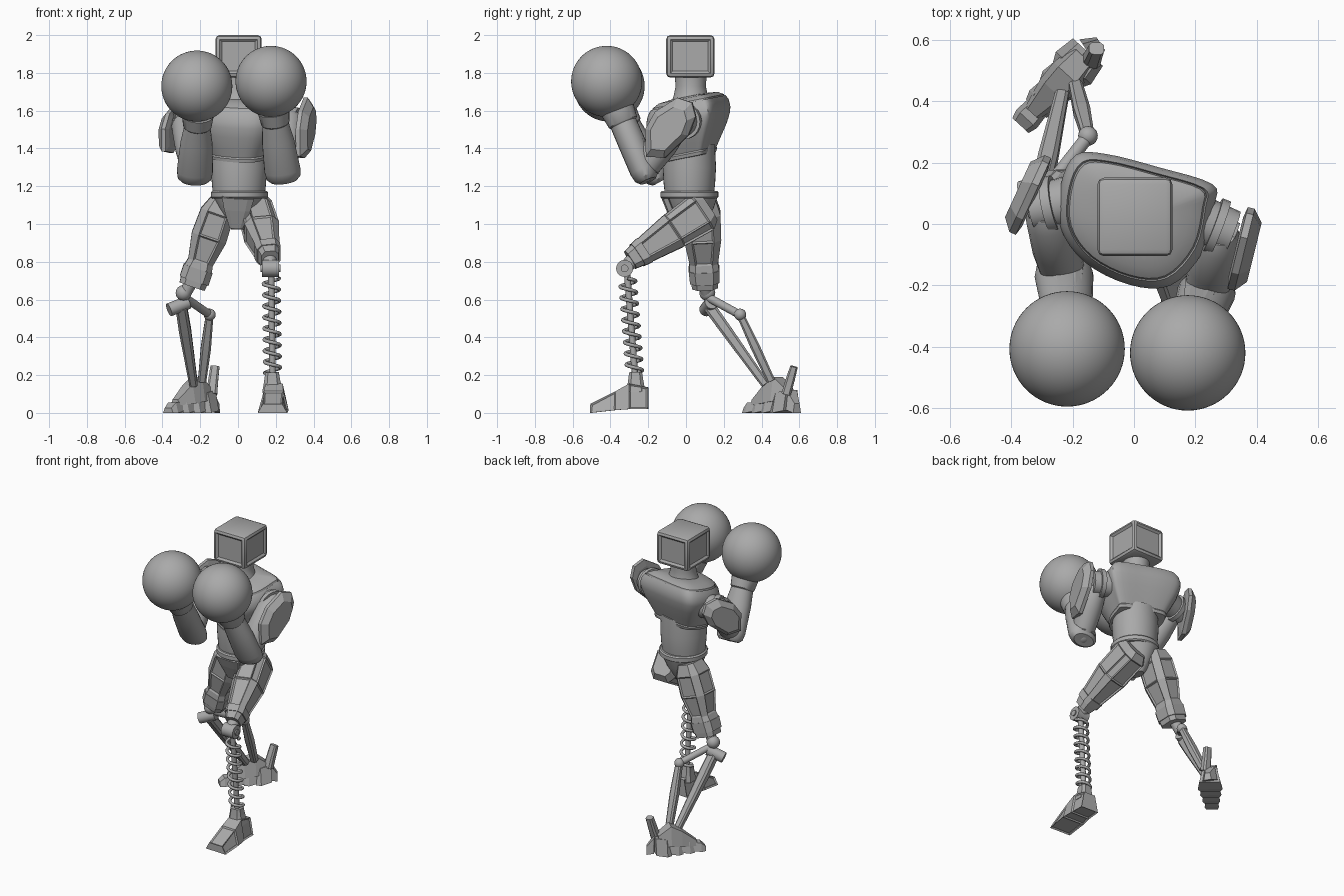
import bpy, bmesh
from math import sin, cos, pi, radians
from mathutils import Vector as V

if "Cube" in bpy.data.objects:
    bpy.data.objects.remove(bpy.data.objects["Cube"])

metal = bpy.data.materials.new("plain grey")
metal.use_nodes = True
GREY = (0.4, 0.4, 0.4, 1)
metal.diffuse_color = GREY
metal.node_tree.nodes["Principled BSDF"].inputs["Base Color"].default_value = GREY


def finish(name, bm, smooth=True):
    bmesh.ops.recalc_face_normals(bm, faces=bm.faces)
    me = bpy.data.meshes.new(name)
    bm.to_mesh(me)
    bm.free()
    me.materials.append(metal)
    ob = bpy.data.objects.new(name, me)
    bpy.context.collection.objects.link(ob)
    bpy.ops.object.select_all(action='DESELECT')
    ob.select_set(True)
    bpy.context.view_layer.objects.active = ob
    if smooth:
        bpy.ops.object.shade_smooth_by_angle(angle=radians(35))
    return ob


def loft(name, rings, smooth=True, panel=0):
    """Skin a list of closed rings; panel sinks every side face above that area."""
    bm = bmesh.new()
    vs = [[bm.verts.new(p) for p in r] for r in rings]
    n = len(rings[0])
    sides = []
    for a, b in zip(vs, vs[1:]):
        for i in range(n):
            j = (i + 1) % n
            sides.append(bm.faces.new((a[i], a[j], b[j], b[i])))
    bm.faces.new(vs[0][::-1])
    bm.faces.new(vs[-1])
    bmesh.ops.recalc_face_normals(bm, faces=bm.faces)
    if panel:
        big = [f for f in sides if f.calc_area() > panel]
        bmesh.ops.inset_individual(bm, faces=big, thickness=0.012, depth=-0.008)
    return finish(name, bm, smooth)


def limb(name, p0, p1, stations, sides=24, hint=(1, 0, 0), panel=0):
    """Loft along an axis; stations are (t, half width, half depth). 8 sides = chamfered box."""
    p0, p1 = V(p0), V(p1)
    axis = (p1 - p0).normalized()
    u = V(hint)
    u = (u - axis * u.dot(axis)).normalized()
    v = axis.cross(u)
    if sides == 8:
        c = 0.6
        unit = [(1, c), (c, 1), (-c, 1), (-1, c), (-1, -c), (-c, -1), (c, -1), (1, -c)]
    else:
        unit = [(cos(2 * pi * i / sides), sin(2 * pi * i / sides)) for i in range(sides)]
    rings = [[p0.lerp(p1, t) + u * w * a + v * d * b for a, b in unit] for t, w, d in stations]
    return loft(name, rings, sides > 8, panel)


def tube(name, p0, p1, r0, r1=None, sides=20):
    hint = (0, 0, 1) if abs((V(p1) - V(p0)).normalized().x) > 0.7 else (1, 0, 0)
    r1 = r1 or r0
    return limb(name, p0, p1, [(0, r0, r0), (1, r1, r1)], sides, hint)


def ball(name, c, r, seg=24):
    bm = bmesh.new()
    bmesh.ops.create_uvsphere(bm, u_segments=seg, v_segments=seg // 2, radius=r)
    bmesh.ops.translate(bm, verts=bm.verts, vec=V(c))
    return finish(name, bm)


def ellipses(name, c, levels, n=40):
    return loft(name, [[V((c[0] + rx * cos(2 * pi * i / n), c[1] + ry * sin(2 * pi * i / n), z))
                        for i in range(n)] for z, rx, ry in levels])


def wedge(name, origin, direction, sections, panel=0):
    """Foot block: sections are (distance, half width, bottom, top)."""
    o, d = V((*origin, 0)), V((*direction, 0)).normalized()
    s, up = V((-d.y, d.x, 0)), V((0, 0, 1))
    rings = [[o + d * t + s * w + up * a, o + d * t - s * w + up * a,
              o + d * t - s * w * 0.65 + up * b, o + d * t + s * w * 0.65 + up * b]
             for t, w, a, b in sections]
    return loft(name, rings, False, panel)


# Head: bevelled box with sunken side panels
bm = bmesh.new()
bmesh.ops.create_cube(bm, size=1)
bmesh.ops.scale(bm, verts=bm.verts, vec=(0.245, 0.256, 0.225))
bmesh.ops.translate(bm, verts=bm.verts, vec=(0.003, 0.023, 1.8875))
bmesh.ops.bevel(bm, geom=bm.edges[:], offset=0.022, segments=2, affect='EDGES', profile=0.5)
bm.normal_update()
walls = [f for f in bm.faces if f.calc_area() > 0.02 and abs(f.normal.z) < 0.5]
bmesh.ops.inset_individual(bm, faces=walls, thickness=0.018, depth=-0.012)
finish("head", bm)
ellipses("neck", (0.003, 0.025), [(1.62, 0.12, 0.11), (1.68, 0.092, 0.09),
                                  (1.73, 0.08, 0.08), (1.79, 0.085, 0.085)])

# Chest: turned, flat-backed outline, rounded between its corner points
outline = [(-.19, .225), (-.09, .228), (.08, .185), (.255, .13), (.262, .06), (.225, -.09),
           (.12, -.2), (-.015, -.198), (-.16, -.125), (-.24, -.01), (-.238, .13)]
ring = []
for i in range(len(outline)):
    a, b, c, d = (V(outline[(i + k) % len(outline)]) for k in (-1, 0, 1, 2))
    for t in (0, 0.25, 0.5, 0.75):
        ring.append(b + 0.5 * t * ((c - a) + t * (2 * a - 5 * b + 4 * c - d + t * (3 * b - a - 3 * c + d))))
levels = [(.58, 1.35), (.66, 1.352), (.685, 1.37), (.67, 1.378), (.76, 1.42), (.91, 1.49), (.99, 1.545),
          (1, 1.575), (.96, 1.615), (.89, 1.64), (.87, 1.63), (.85, 1.647), (.7, 1.667), (.4, 1.675)]
loft("chest", [[V((p.x * s, p.y * s + 0.012 * (1 - s), z + 0.2 * p.y * s)) for p in ring]
               for s, z in levels])

# Waist and pelvis
ellipses("abdomen", (0.005, 0.018), [(1.16, .138, .13), (1.21, .143, .136), (1.3, .15, .141), (1.42, .145, .135)])
ellipses("belt", (0.008, 0.018), [(1.135, .145, .145), (1.142, .152, .153), (1.168, .152, .153), (1.176, .143, .145)])
ellipses("pelvis", (0.0, 0.03), [(0.97, .035, .05), (1.02, .065, .085), (1.08, .1, .115), (1.14, .13, .135)])
limb("pelvis_front_plate", (0, -.11, 1.14), (-.01, -.045, .98),
     [(0, .085, .02), (.4, .07, .02), (1, .035, .015)], 8)

# Arms: joint, upper arm, elbow, forearm, cuff, round glove, shoulder shield
shield = [(.14, .075), (.1, -.02), (-.03, -.135), (-.13, -.125), (-.135, .01), (-.08, .1), (.04, .17), (.12, .145)]
arms = {
    "left": dict(socket=(.19, .02, 1.55), shoulder=(.32, -.03, 1.54), elbow=(.235, -.225, 1.285),
                 wrist=(.188, -.36, 1.6), glove=(.175, -.42, 1.755), plate=(.355, -.085, 1.49),
                 along=(.24, .97, 0), out=(.97, -.24, 0), tall=1.05),
    "right": dict(socket=(-.18, .08, 1.55), shoulder=(-.33, .05, 1.52), elbow=(-.228, -.17, 1.28),
                  wrist=(-.212, -.345, 1.58), glove=(-.218, -.407, 1.73), plate=(-.345, .095, 1.495),
                  along=(.42, .91, 0), out=(-.91, .42, 0), tall=0.88),
}
for side, a in arms.items():
    so, sh, el, wr = (V(a[k]) for k in ("socket", "shoulder", "elbow", "wrist"))
    tube(side + "_shoulder_joint", so, sh, 0.085, 0.075)
    tube(side + "_shoulder_ring", so.lerp(sh, 0.5), so.lerp(sh, 0.7), 0.095)
    tube(side + "_shoulder_cap", sh, sh.lerp(so, -0.08), 0.04)
    limb(side + "_upper_arm", so.lerp(sh, 0.7) + V((0, -.01, .03)), el,
         [(0, .05, .055), (.12, .075, .08), (.55, .08, .085), (1, .07, .07)])
    ball(side + "_elbow", el, 0.066)
    limb(side + "_forearm", el, wr, [(-.18, .07, .045), (-.12, .09, .065), (0, .096, .073),
                                     (.5, .085, .073), (.78, .07, .072), (.8, .076, .08), (1, .085, .09)])
    limb(side + "_forearm_guard", el + V((0, .045, .0)), el.lerp(wr, .75) + V((0, .055, 0)),
         [(-.1, .05, .025), (.2, .06, .03), (1, .04, .02)], 8)
    ball(side + "_glove", a["glove"], 0.188, 64)
    c, al, out = V(a["plate"]), V(a["along"]), V(a["out"])
    loft(side + "_shoulder_shield",
         [[c + al * x * s + V((0, 0, z * s * a["tall"])) + out * h for x, z in shield]
          for s, h in ((.75, -.025), (1, -.018), (1, .005), (.72, .038))], False)

# Left leg: panelled thigh, knee hinge, spring shin, boot
limb("left_thigh", (.095, .08, 1.06), (.17, -.295, .81),
     [(-.1, .06, .08), (0, .085, .112), (.4, .092, .098), (.85, .062, .068), (1, .045, .055)], 8, panel=.01)
limb("left_thigh_band", (.095, .08, 1.06), (.17, -.295, .81), [(.8, .068, .075), (.9, .064, .068)], 8)
tube("left_knee_hinge", (.128, -.325, .765), (.216, -.325, .765), .045)
tube("left_knee_pin", (.12, -.325, .765), (.224, -.325, .765), .02)
tube("left_knee_link", (.165, -.27, .82), (.172, -.325, .765), .04, .035)
top, base = V((.176, -.312, .745)), V((.183, -.27, .2))
tube("left_shin_rod", top, base, .017)
coil = bpy.data.curves.new("left_shin_spring", 'CURVE')
coil.dimensions = '3D'
coil.bevel_depth, coil.bevel_resolution = .0095, 2
spline = coil.splines.new('POLY')
steps, turns = 170, 8.5
spline.points.add(steps)
for i, p in enumerate(spline.points):
    q = top.lerp(base, 0.06 + 0.92 * i / steps)
    w = 2 * pi * turns * i / steps
    p.co = (q.x + .042 * cos(w), q.y + .042 * sin(w), q.z, 1)
coil.materials.append(metal)
spring = bpy.data.objects.new("left_shin_spring", coil)
bpy.context.collection.objects.link(spring)
bpy.ops.object.select_all(action='DESELECT')
spring.select_set(True)
bpy.context.view_layer.objects.active = spring
bpy.ops.object.convert(target='MESH')
bpy.ops.object.shade_smooth_by_angle(angle=radians(50))
limb("left_ankle", (.183, -.265, .11), (.18, -.267, .215), [(0, .055, .05), (.6, .042, .04), (1, .036, .034)], 8)
wedge("left_boot", (.195, -.2), (-.04, -1),
      [(0, .065, .02, .135), (.1, .07, .02, .155), (.17, .08, .015, .115), (.305, .078, 0, .048)], .009)

# Right leg: panelled thigh, knee cuff, two shin struts
limb("right_thigh", (-.095, .08, 1.1), (-.243, .1, .67),
     [(-.06, .06, .08), (.1, .09, .1), (.4, .095, .098), (.7, .068, .075), (.8, .078, .08), (1, .07, .068)],
     8, panel=.01)
limb("right_knee_cuff", (-.095, .08, 1.1), (-.243, .1, .67), [(.78, .08, .082), (.93, .08, .078)], 8)
tube("right_knee_link", (-.255, .1, .68), (-.285, .11, .62), .035, .03)
ball("right_knee_ball", (-.288, .113, .635), .042)
tube("right_knee_hinge", (-.365, .105, .545), (-.265, .135, .585), .036)
limb("right_front_strut", (-.3, .125, .56), (-.235, .42, .15), [(0, .03, .032), (.3, .032, .03), (1, .022, .022)], 8)
tube("right_knee_bar", (-.28, .12, .61), (-.15, .285, .52), .022)
ball("right_rear_joint", (-.15, .287, .52), .032)
limb("right_rear_strut", (-.15, .287, .52), (-.19, .45, .17), [(0, .02, .02), (.5, .027, .025), (1, .022, .022)], 8)

# Right foot: overlapping sole plates, instep and raised heel fin
heel, way = (-.15, .56), (-.68, -.74)
for i in range(4):
    s = 0.0 + 0.075 * i
    w = .078 - .011 * i
    h = .12 - .02 * i
    wedge("right_sole_plate_%d" % (i + 1), heel, way,
          [(s, w * .85, .012, h), (s + .07, w, 0, h * .9), (s + .1, w * .8, .0, h * .45)])
wedge("right_instep", heel, way, [(.02, .05, .07, .13), (.1, .06, .06, .19), (.17, .055, .05, .15), (.27, .03, .04, .07)])
wedge("right_heel_spur", heel, (.75, .5), [(0, .05, .02, .12), (.05, .025, 0, .05)])
limb("right_heel_fin", (-.14, .53, .1), (-.122, .572, .245), [(0, .03, .025), (.5, .026, .024), (1, .024, .02)], 8)
